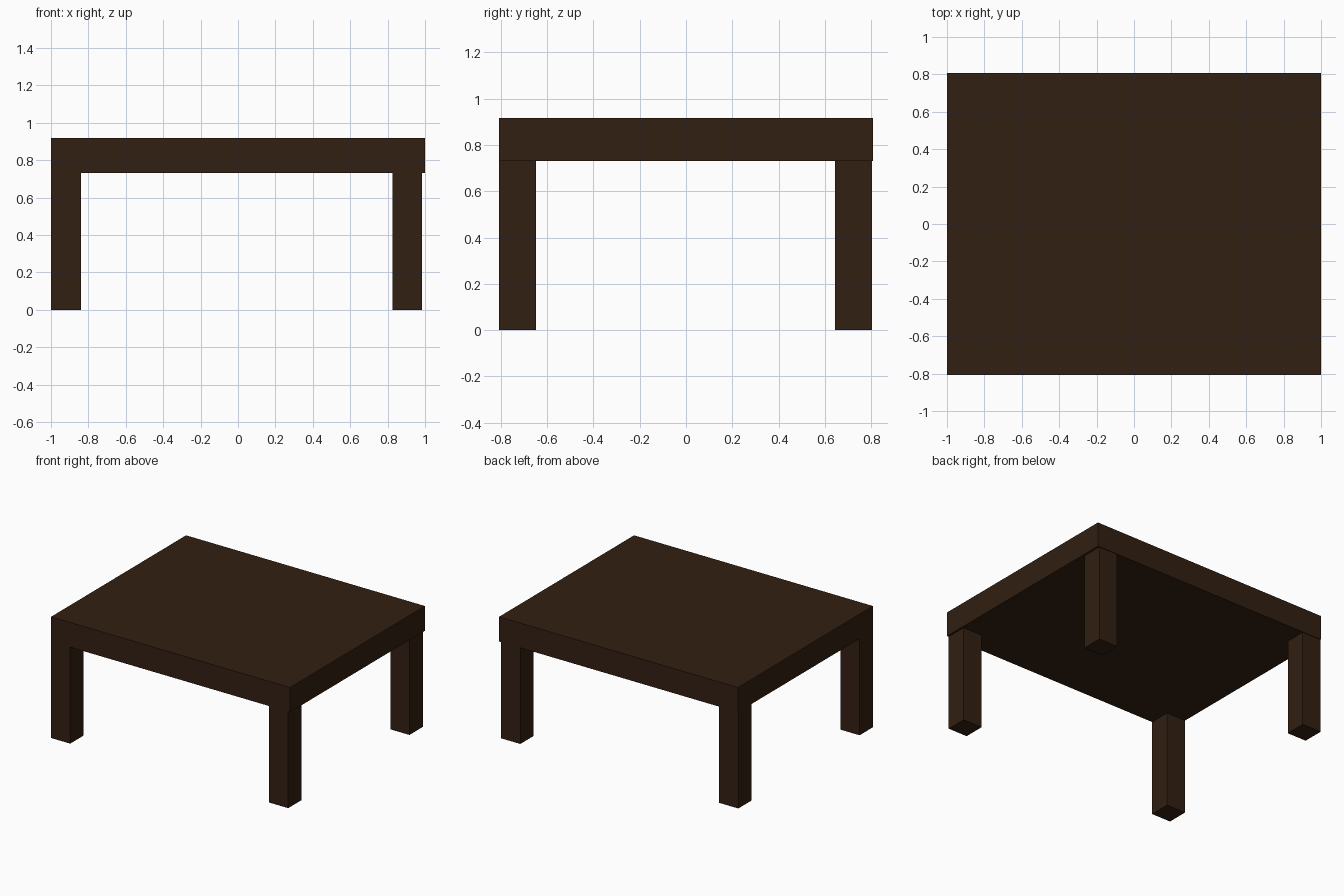
import bpy

if "Cube" in bpy.data.objects:
    bpy.data.objects.remove(bpy.data.objects["Cube"])

wood = bpy.data.materials.new("dark_wood")
wood.diffuse_color = (0.032, 0.014, 0.006, 1)
wood.use_nodes = True
wood.node_tree.nodes["Principled BSDF"].inputs["Base Color"].default_value = wood.diffuse_color


def box(name, x, y, z):
    """Box from (min, max) ranges on each axis."""
    bpy.ops.mesh.primitive_cube_add(size=1, location=[sum(r) / 2 for r in (x, y, z)])
    ob = bpy.context.object
    ob.name = name
    ob.scale = [r[1] - r[0] for r in (x, y, z)]
    bpy.ops.object.transform_apply(location=False, rotation=False, scale=True)
    ob.data.materials.append(wood)
    return ob


LEG = 0.16
TOP_Z = 0.73

# Thick table top
box("table_top", (-1, 1), (-0.807, 0.807), (TOP_Z, 0.917))

# Four square legs, flush at the front left, slightly inset at the right and back
for side, x in (("left", -1.0), ("right", 0.825)):
    for end, y in (("front", -0.807), ("back", 0.643)):
        box(f"{end}_{side}_leg", (x, x + LEG), (y, y + LEG), (0, TOP_Z))
